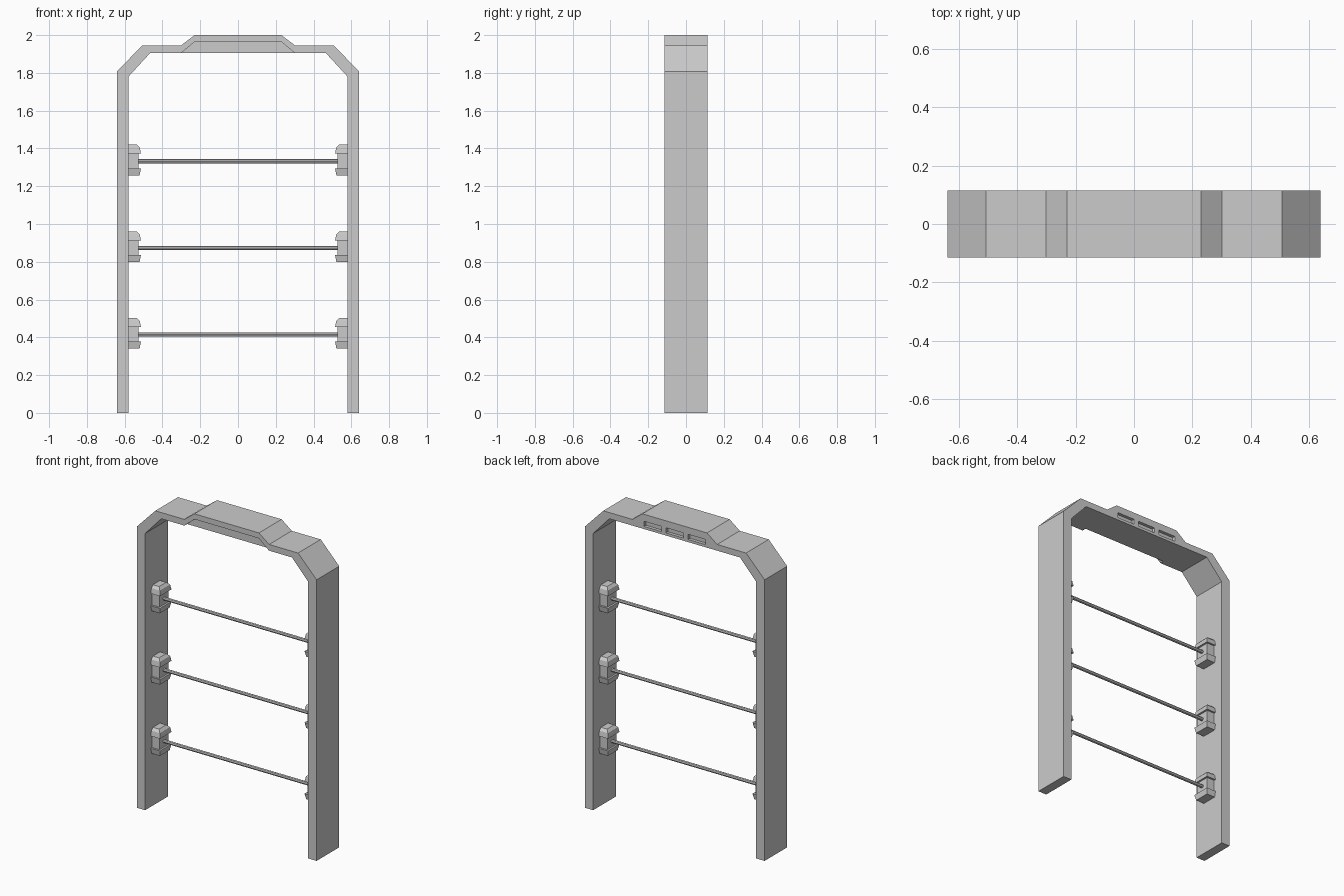
import bpy, bmesh

cube = bpy.data.objects.get("Cube")
if cube:
    bpy.data.objects.remove(cube, do_unlink=True)

grey = bpy.data.materials.new("light grey")
grey.use_nodes = True
grey.diffuse_color = (0.6, 0.6, 0.6, 1)
grey.node_tree.nodes["Principled BSDF"].inputs["Base Color"].default_value = (0.6, 0.6, 0.6, 1)


def finish(name, bm):
    bmesh.ops.recalc_face_normals(bm, faces=bm.faces)
    mesh = bpy.data.meshes.new(name)
    bm.to_mesh(mesh)
    bm.free()
    mesh.materials.append(grey)
    obj = bpy.data.objects.new(name, mesh)
    bpy.context.collection.objects.link(obj)
    return obj


def prism(name, half, y0, y1):
    """Extrude a profile, given as its right half and mirrored, along y."""
    outline = half + [(-x, z) for x, z in reversed(half)]
    bm = bmesh.new()
    face = bm.faces.new([bm.verts.new((x, y0, z)) for x, z in outline])
    ext = bmesh.ops.extrude_face_region(bm, geom=[face])["geom"]
    bmesh.ops.translate(bm, vec=(0, y1 - y0, 0),
                        verts=[v for v in ext if isinstance(v, bmesh.types.BMVert)])
    return finish(name, bm)


def box(name, x, y, z):
    return prism_box(name, [(x, y, z[0]), (x, y, z[1])])


def prism_box(name, rings):
    """Stack rectangular rings ((x0, x1), (y0, y1), z) into one solid."""
    bm = bmesh.new()
    loops = [[bm.verts.new(p) for p in ((x[0], y[0], z), (x[1], y[0], z),
                                        (x[1], y[1], z), (x[0], y[1], z))]
             for x, y, z in rings]
    bm.faces.new(loops[0])
    bm.faces.new(loops[-1])
    for a, b in zip(loops, loops[1:]):
        for i in range(4):
            j = (i + 1) % 4
            bm.faces.new((a[i], a[j], b[j], b[i]))
    return finish(name, bm)


def cut(target, cutter):
    cutter.hide_render = True
    mod = target.modifiers.new("cut", "BOOLEAN")
    mod.operation, mod.solver, mod.object = "DIFFERENCE", "EXACT", cutter
    with bpy.context.temp_override(object=target, active_object=target):
        bpy.ops.object.modifier_apply(modifier=mod.name)
    bpy.data.objects.remove(cutter, do_unlink=True)


# Doorway frame with chamfered shoulders and a raised header
DEPTH = 0.115
frame = prism("frame", [(0.23, 2.0), (0.302, 1.945), (0.508, 1.945), (0.64, 1.808),
                        (0.64, 0), (0.58, 0), (0.58, 1.78), (0.465, 1.905)], -DEPTH, DEPTH)

# Shallow recess in the front of the header
cut(frame, prism("recess_cutter", [(0.23, 1.965), (0.312, 1.895)], -0.2, -0.088))

# Three slots in the back of the header
for x in (-0.157, 0, 0.157):
    cut(frame, box("slot_cutter", (x - 0.062, x + 0.062), (0.095, 0.2), (1.922, 1.955)))

# Rungs with a flared bracket at each end
WALL = 0.58
for level, z in (("lower", 0.415), ("middle", 0.873), ("upper", 1.332)):
    bm = bmesh.new()
    bmesh.ops.create_cone(bm, cap_ends=True, segments=8, radius1=0.011, radius2=0.011, depth=1.07)
    for v in bm.verts:
        v.co = (v.co.z, v.co.x, v.co.y + z)
    finish(level + "_bar", bm)

    for side, s in (("left", 1), ("right", -1)):
        def ring(reach, half_width, dz):
            return (sorted((s * WALL, s * (WALL - reach))), (-half_width, half_width), z + dz)
        name = f"{level}_{side}_bracket"
        prism_box(name + "_body", [ring(0.054, 0.046, -0.045), ring(0.054, 0.046, 0.045)])
        prism_box(name + "_cap", [ring(0.066, 0.058, 0.04), ring(0.06, 0.052, 0.072),
                                  ring(0.044, 0.036, 0.088)])
        prism_box(name + "_foot", [ring(0.059, 0.05, -0.075), ring(0.066, 0.058, -0.038)])
